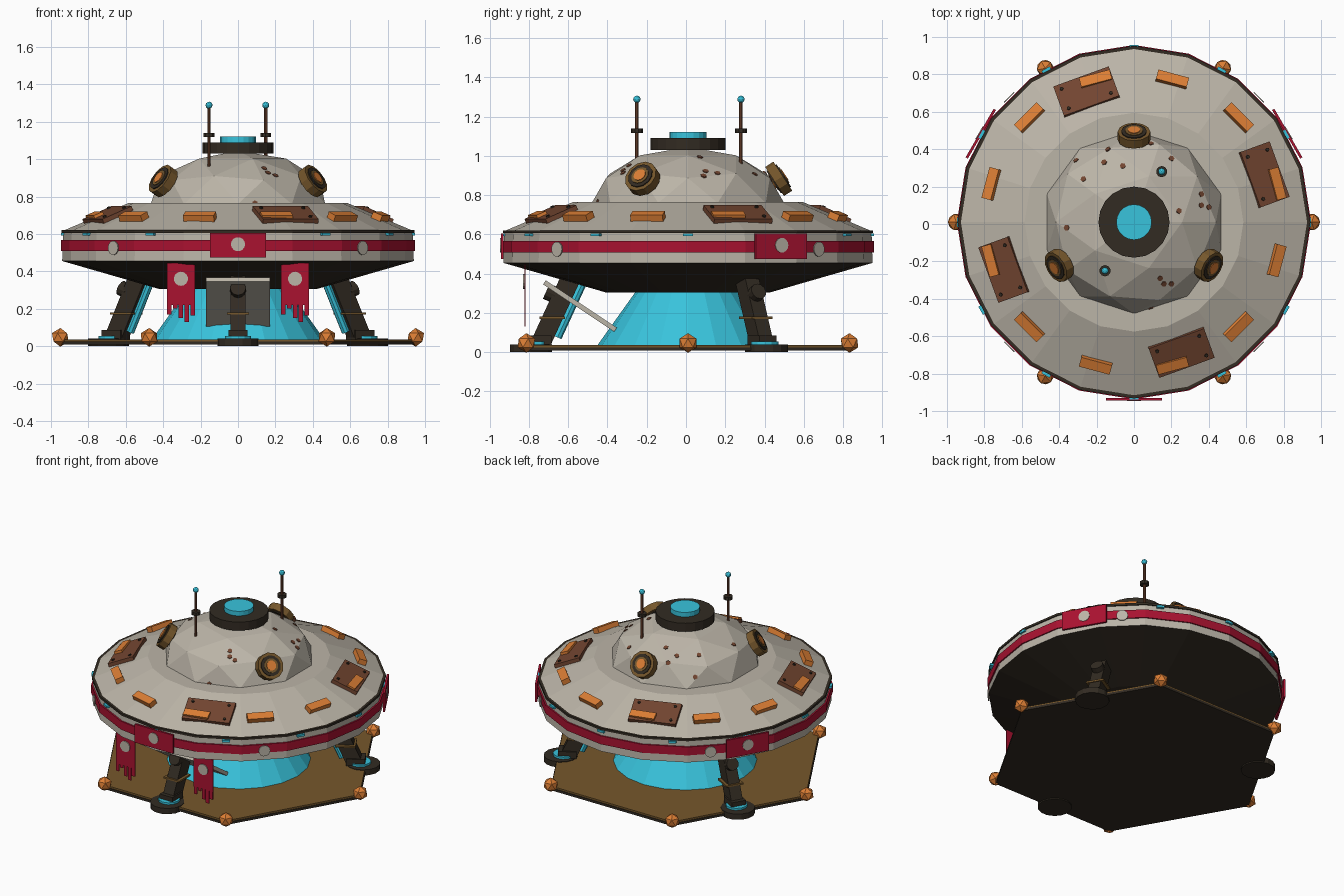
import bpy, bmesh
from math import radians, atan2, cos, sin, pi
from mathutils import Matrix, Vector
from mathutils.bvhtree import BVHTree

if "Cube" in bpy.data.objects:
    bpy.data.objects.remove(bpy.data.objects["Cube"])

CY = 0.01  # centre of the round body along y


def material(name, r, g, b):
    m = bpy.data.materials.new(name)
    m.use_nodes = True
    m.diffuse_color = (r, g, b, 1)
    m.node_tree.nodes["Principled BSDF"].inputs["Base Color"].default_value = (r, g, b, 1)
    return m


HULL = material("pale hull", .50, .46, .39)
DARK = material("dark metal", .032, .024, .016)
RED = material("crimson", .40, .006, .03)
CYAN = material("cyan glow", .04, .55, .72)
ORANGE = material("orange", .72, .21, .035)
BRONZE = material("bronze", .18, .095, .025)
RUST = material("rust brown", .17, .06, .03)


def finish(name, bm, *mats):
    me = bpy.data.meshes.new(name)
    bmesh.ops.recalc_face_normals(bm, faces=bm.faces)
    bm.to_mesh(me)
    bm.free()
    for m in mats:
        me.materials.append(m)
    ob = bpy.data.objects.new(name, me)
    bpy.context.scene.collection.objects.link(ob)
    return ob


def place(ang, r, z, tilt=0):
    """Local x points outward, y sideways, z up; tilt leans z outward."""
    return (Matrix.Translation((0, CY, 0)) @ Matrix.Rotation(radians(ang), 4, 'Z')
            @ Matrix.Translation((r, 0, z)) @ Matrix.Rotation(radians(tilt), 4, 'Y'))


def at(x, y, z):
    return Matrix.Translation((x, y, z))


def boxes(name, mat, size, spots):
    bm = bmesh.new()
    for m in spots:
        bmesh.ops.create_cube(bm, size=1, matrix=m @ Matrix.Diagonal((*size, 1)))
    return finish(name, bm, mat)


def cylinders(name, mat, r, h, spots, sides=16, top=None):
    bm = bmesh.new()
    for m in spots:
        bmesh.ops.create_cone(bm, cap_ends=True, segments=sides, radius1=r,
                              radius2=r if top is None else top, depth=h, matrix=m)
    return finish(name, bm, mat)


def balls(name, mat, r, spots, level=1):
    bm = bmesh.new()
    for m in spots:
        bmesh.ops.create_icosphere(bm, subdivisions=level, radius=r, matrix=m)
    return finish(name, bm, mat)


def ring(name, mat, r, z0, z1, sides=20):
    # polygon corner sits on the +x axis
    turn = place(0, 0, (z0 + z1) / 2)
    bm = bmesh.new()
    rings = [[bm.verts.new(turn @ Vector((r * cos(2 * pi * i / sides), r * sin(2 * pi * i / sides), z)))
              for i in range(sides)] for z in ((z0 - z1) / 2, (z1 - z0) / 2)]
    bm.faces.new(rings[0])
    bm.faces.new(rings[1])
    for i in range(sides):
        j = (i + 1) % sides
        bm.faces.new((rings[0][i], rings[0][j], rings[1][j], rings[1][i]))
    return finish(name, bm, mat)


# Saucer hull: turned profile, dark underside
profile = [(.42, .305), (.94, .455), (.935, .617), (.585, .765)]
bm = bmesh.new()
loops = [[bm.verts.new((r * cos(pi * i / 10), CY + r * sin(pi * i / 10), z)) for i in range(20)]
         for r, z in profile]
for a, b in zip(loops, loops[1:]):
    for i in range(20):
        j = (i + 1) % 20
        bm.faces.new((a[i], a[j], b[j], b[i]))
bm.faces.new(loops[0])
bm.faces.new(loops[-1])
for f in bm.faces:
    f.material_index = 1 if f.calc_center_median().z < .45 else 0
finish("saucer_hull", bm, HULL, DARK)
ring("rim_trim", DARK, .943, .606, .621)
ring("rim_stripe", RED, .947, .508, .567)

# Faceted dome
bm = bmesh.new()
bmesh.ops.create_icosphere(bm, subdivisions=2, radius=1)
bmesh.ops.delete(bm, geom=[v for v in bm.verts if v.co.z < -.01], context='VERTS')
bm.transform(at(0, CY, .76) @ Matrix.Diagonal((.49, .49, .285, 1)))
bm.normal_update()
tree = BVHTree.FromBMesh(bm)
finish("dome", bm, HULL)

# Rust flecks lying on the dome
flecks = [(.09, .43), (.20, .35), (-.16, .33), (-.31, .34), (-.14, .40), (-.06, .31),
          (-.40, .31), (-.27, .24), (-.36, -.02), (.24, .07), (.36, .16), (.36, .10),
          (.40, .09), (.14, -.29), (.16, -.32), (.20, -.32), (.09, -.45)]
spots = []
for x, y in flecks:
    hit, normal, _, _ = tree.ray_cast(Vector((x, y, 3)), Vector((0, 0, -1)))
    if hit:
        spots.append(Matrix.Translation(hit) @ normal.to_track_quat('Z', 'Y').to_matrix().to_4x4())
cylinders("rust_flecks", RUST, .016, .008, spots, 6)

# Top hatch
cylinders("hatch_collar", DARK, .19, .06, [place(0, 0, 1.06)], 20)
cylinders("hatch_lamp", CYAN, .095, .05, [place(0, 0, 1.097)], 20)

# Antennas
masts = [(-.155, -.25), (.148, .28)]
cylinders("antenna_rods", RUST, .009, .33, [at(x, y, 1.12) for x, y in masts], 8)
cylinders("antenna_collars", DARK, .03, .022, [at(x, y, 1.128) for x, y in masts], 10)
balls("antenna_tips", CYAN, .019, [at(x, y, 1.288) for x, y in masts], 2)

# Portholes
for name, mat, r, h in (("frames", BRONZE, .088, .05), ("gaskets", DARK, .068, .062),
                        ("inner_rings", BRONZE, .048, .07), ("lenses", ORANGE, .033, .078)):
    cylinders("porthole_" + name, mat, r, h, [place(a, .462, .883, 57) for a in (90, 210, 330)], 12)

# Deck lamps and repair patches on the sloping deck
SLOPE = 22.8


def deck(ang, r, side=0, lift=0):
    z = .765 - (r - .585) * .42
    return place(ang, r, z, SLOPE) @ at(0, side, lift)


boxes("deck_lamps", ORANGE, (.055, .17, .06), [deck(15 + 30 * k, .785) for k in range(12)])
patches = [20 + 90 * k for k in range(4)]
boxes("repair_patches", RUST, (.18, .315, .03), [deck(a, .74) for a in patches])
cylinders("patch_bolts", DARK, .01, .012,
          [deck(a, .74) @ at(u, v, .017) for a in patches for u in (-.06, .06) for v in (-.12, .12)], 6)

# Rim lights, crimson plaques and pale oval markings
boxes("rim_lights", CYAN, (.03, .05, .014), [place(30 * k, .932, .598) for k in range(12)])
plaques = (270, 30, 150)
boxes("rim_plaques", RED, (.014, .30, .13), [place(a, .946, .54) for a in plaques])
ovals = ([place(a, .954, .545, 90) for a in plaques]
         + [place(a, .943, .525, 90) for a in range(45, 360, 90)]
         + [at(s * .305, -.826, .36) @ Matrix.Rotation(radians(90), 4, 'X') for s in (-1, 1)])
cylinders("pale_ovals", HULL, .038, .006, ovals, 14)

# Hanging banners with ragged tails
bm = bmesh.new()
for s in (-1, 1):
    bmesh.ops.create_cube(bm, size=1, matrix=at(s * .305, -.82, .333) @ Matrix.Diagonal((.15, .007, .225, 1)))
    for i, low in enumerate((.17, .20, .15, .13, .165)):
        tail = at(s * .305 + (i - 2) * .031, -.82, (low + .23) / 2)
        bmesh.ops.create_cube(bm, size=1, matrix=tail @ Matrix.Diagonal((.024, .007, .23 - low, 1)))
finish("banners", bm, RED)

# Landing legs
legs = (270, 30, 150)
lean = -24.7
strut = [place(a, .665, .23, lean) for a in legs]
boxes("leg_struts", DARK, (.10, .08, .42), strut)
cylinders("leg_pistons", CYAN, .022, .34, [m @ at(-.065, 0, .03) for m in strut], 8)
boxes("leg_clamps", BRONZE, (.13, .12, .012), [place(a, .69, .175) for a in legs])
cylinders("leg_knobs", DARK, .042, .05,
          [m @ at(.06, 0, .05) @ Matrix.Rotation(radians(90), 4, 'Y') for m in strut], 12)
cylinders("foot_pads", DARK, .11, .04, [place(a, .80, .02) for a in legs], 14)
cylinders("foot_rings", CYAN, .07, .016, [place(a, .78, .046) for a in legs], 12)
boxes("foot_ankles", DARK, (.12, .10, .05), [place(a, .755, .06) for a in legs])

# Boarding ramp
boxes("ramp", HULL, (.34, .435, .025),
      [at(0, -.54, .235) @ Matrix.Rotation(-atan2(.24, .36), 4, 'X')])

# Glowing beam and six-sided ground pad
cylinders("beam", CYAN, .465, .28, [place(0, 0, .17)], 20, top=.265)
ring("pad_base", DARK, .95, .008, .024, 6)
ring("pad_top", BRONZE, .945, .022, .036, 6)
balls("pad_corners", ORANGE, .05, [place(60 * k, .95, .047) for k in range(6)])
